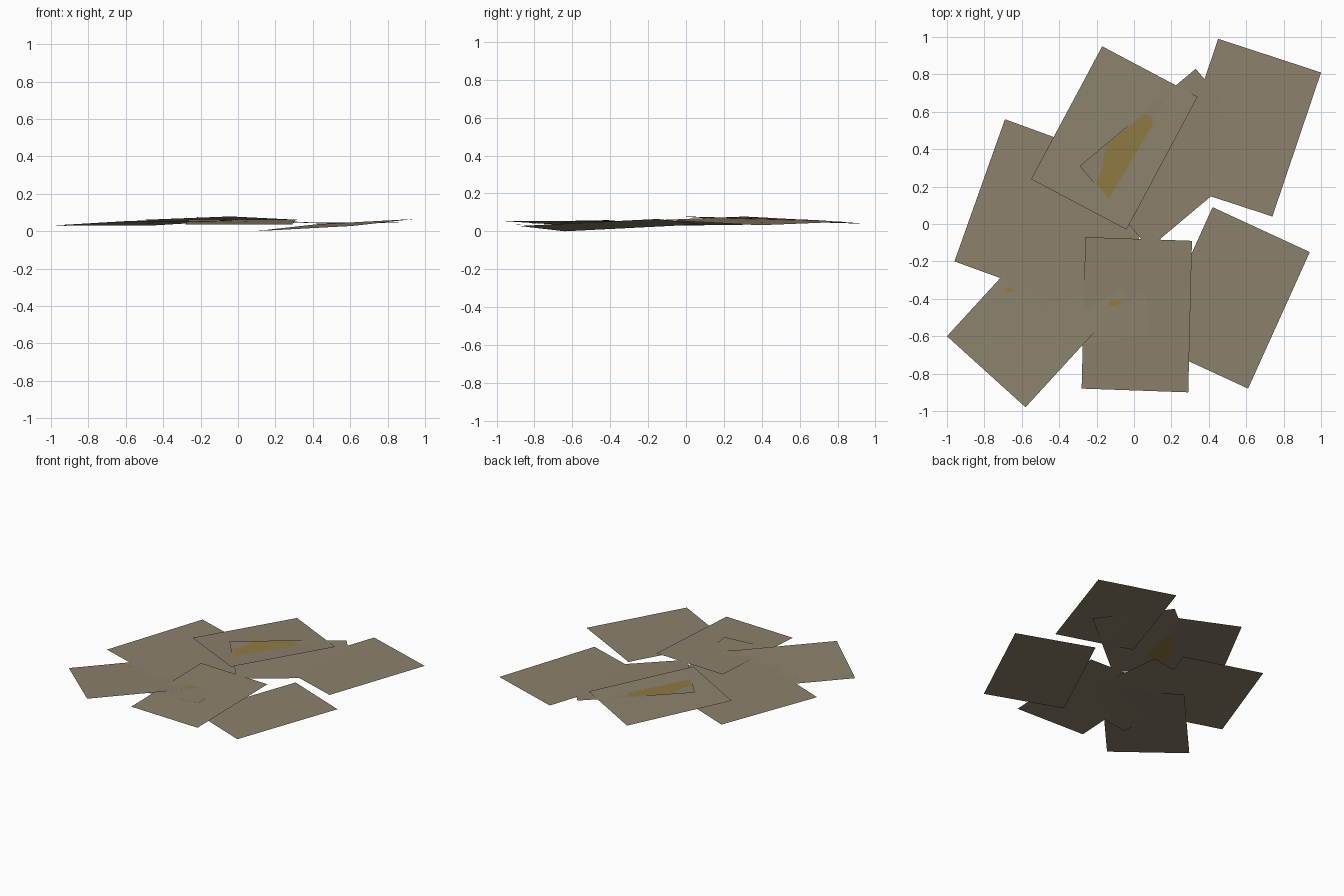
import bpy
from mathutils import Vector

cube = bpy.data.objects.get("Cube")
if cube:
    bpy.data.objects.remove(cube, do_unlink=True)


def make_material(name, rgb):
    mat = bpy.data.materials.new(name)
    mat.use_nodes = True
    mat.diffuse_color = (*rgb, 1)
    mat.node_tree.nodes["Principled BSDF"].inputs["Base Color"].default_value = (*rgb, 1)
    return mat


paper = make_material("aged_paper", (0.26, 0.22, 0.15))
ochre = make_material("ochre_stain", (0.28, 0.195, 0.055))


def polygon(name, points, mat):
    mesh = bpy.data.meshes.new(name)
    mesh.from_pydata(points, [], [list(range(len(points)))])
    mesh.materials.append(mat)
    obj = bpy.data.objects.new(name, mesh)
    bpy.context.collection.objects.link(obj)
    return obj


def sheet(name, a, b, d):
    """Flat page spanned from corner a by its neighbours b (short) and d (long)."""
    a, b, d = Vector(a), Vector(b), Vector(d)
    polygon(name, [a, d, b + d - a, b], paper)
    return a, (b - a).cross(d - a)


def stain(name, page, outline, lift):
    """Thin painted plate following the tilt of a page."""
    origin, n = page
    pts = []
    for x, y in outline:
        z = origin.z - (n.x * (x - origin.x) + n.y * (y - origin.y)) / n.z
        pts.append((x, y, z + lift))
    polygon(name, pts if lift > 0 else pts[::-1], ochre)


# Loose pages, each tilted a little so they overlap and cross
sheet("back_left_page", (0.45, 0.99, 0.042), (1.0, 0.81, 0.043), (0.19, 0.22, 0.046))
sheet("front_left_page", (0.09, -0.64, 0.0), (0.61, -0.88, 0.028), (0.42, 0.09, 0.037))
sheet("front_page", (-0.26, -0.07, 0.063), (0.31, -0.09, 0.063), (-0.28, -0.88, 0.037))
corner_page = sheet("front_right_page", (-1.0, -0.6, 0.03), (-0.58, -0.98, 0.055), (-0.45, 0.0, 0.031))
sheet("right_page", (-0.96, -0.2, 0.028), (-0.41, -0.4, 0.043), (-0.69, 0.56, 0.038))
sheet("back_page", (-0.04, -0.03, 0.079), (-0.55, 0.24, 0.059), (0.34, 0.68, 0.06))
sheet("middle_page", (0.09, -0.59, 0.054), (-0.47, -0.67, 0.042), (-0.01, 0.21, 0.055))
stained_page = sheet("stained_page", (-0.29, 0.31, 0.078), (0.08, -0.13, 0.06), (0.33, 0.83, 0.05))

# Large stain soaked through both sides of one page
blot = [(-0.2, 0.215), (-0.135, 0.14), (-0.05, 0.17), (0.06, 0.21), (0.1, 0.35),
        (0.115, 0.5), (0.09, 0.57), (0.06, 0.59), (-0.15, 0.42), (-0.17, 0.3)]
for side, lift in (("upper", 0.0006), ("lower", -0.0006)):
    stain(side + "_stain", stained_page, blot, lift)

# Small spots
stain("small_spot", corner_page,
      [(-0.69, -0.36), (-0.65, -0.365), (-0.645, -0.345), (-0.69, -0.34)], 0.001)
stain("corner_spot", corner_page,
      [(-0.14, -0.44), (-0.09, -0.44), (-0.055, -0.405), (-0.13, -0.41)], 0.003)
